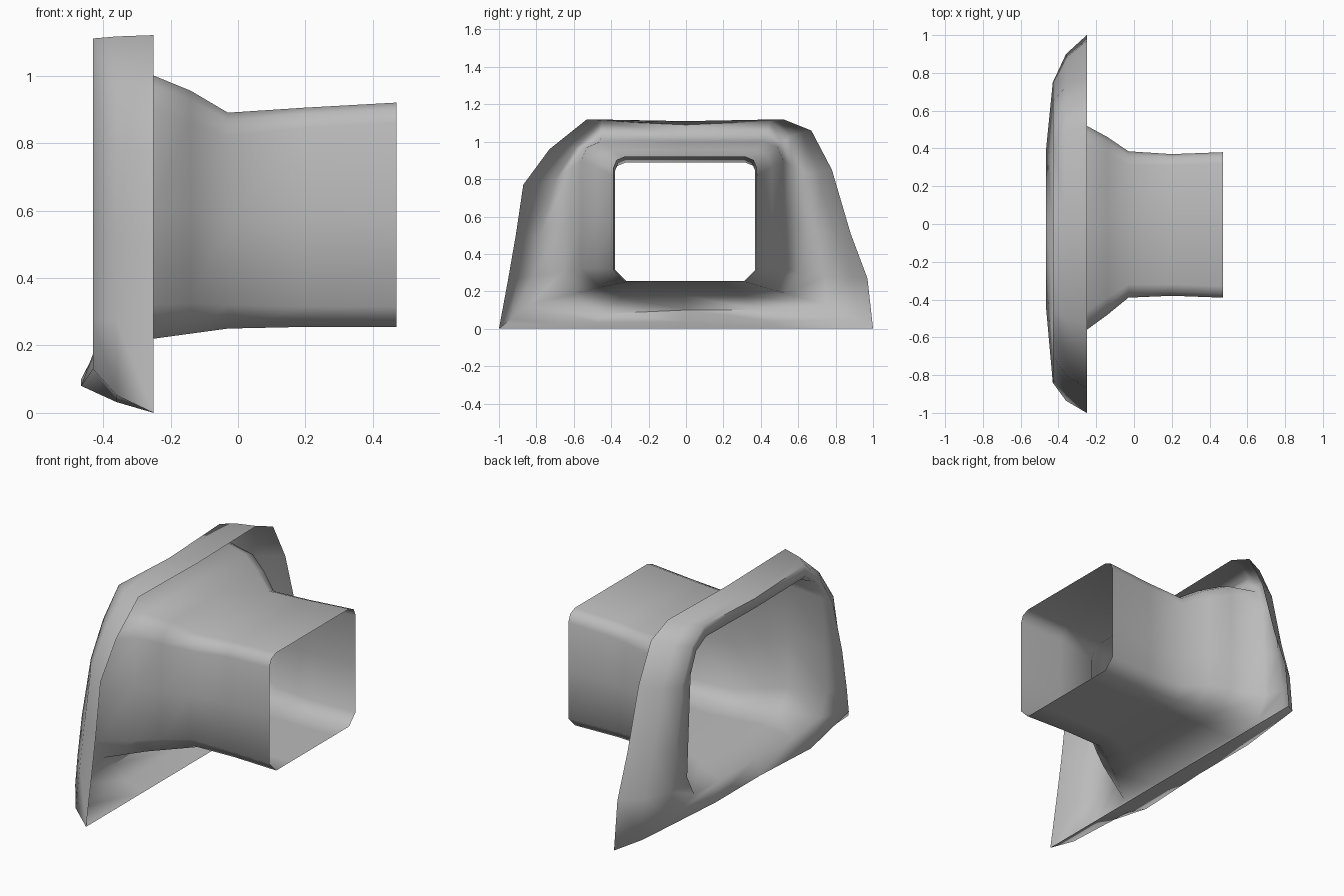
import bpy
import bmesh
import math

cube = bpy.data.objects.get("Cube")
if cube:
    bpy.data.objects.remove(cube, do_unlink=True)

grey = bpy.data.materials.new("plain_grey")
grey.use_nodes = True
grey.diffuse_color = (0.5, 0.5, 0.5, 1)
grey.node_tree.nodes["Principled BSDF"].inputs["Base Color"].default_value = (0.5, 0.5, 0.5, 1)


def flat_loop(x, outline):
    return [(x, y, z) for y, z in outline]


def blend(a, b, x, t):
    """Loop at x whose outline lies between two others."""
    return [(x, p[1] + (q[1] - p[1]) * t, p[2] + (q[2] - p[2]) * t) for p, q in zip(a, b)]


def box_section(x, left, right, low, high, c):
    """Rectangular section with clipped corners, same point order as the outlines."""
    mid, half, middle = (left + right) / 2, (right - left) / 2, (low + high) / 2
    side = [(half - c, low), (half, low + c), (half, middle), (half, high - c),
            (half - c * 0.3, high - c * 0.3), (half - c, high)]
    pts = [(mid - y, z) for y, z in side] + [(mid, high)]
    pts += [(mid + y, z) for y, z in reversed(side)]
    pts += [(mid + half * k, low) for k in (0.5, 0, -0.5)]
    return flat_loop(x, pts)


# Flange: back rim, then the rounded lip
rim = flat_loop(-0.25, [
    (-1, 0), (-.95, .27), (-.91, .5), (-.87, .77), (-.73, .96), (-.53, 1.12), (0, 1.11),
    (.52, 1.12), (.67, 1.06), (.78, .85), (.88, .51), (.97, .27), (1, 0),
    (.5, 0), (0, 0), (-.5, 0)])
lip = flat_loop(-0.43, [
    (-.84, .13), (-.82, .28), (-.78, .5), (-.7, .79), (-.59, .97), (-.45, 1.11), (0, 1.09),
    (.45, 1.11), (.56, 1.03), (.65, .83), (.7, .51), (.74, .28), (.75, .13),
    (.4, .1), (0, .1), (-.45, .08)])
shoulder = blend(rim, lip, -0.36, 0.4)

# The lip bulges forward along its bottom edge
lip = [(x - 0.035 * (z < 0.12), y, z) for x, y, z in lip]

# Funnel narrowing into the rectangular tube
funnel = box_section(-0.25, -.56, .52, .22, 1.0, .1)
mouth = blend(lip, funnel, -0.425, 0.65)
sections = [
    rim, shoulder, lip, mouth, funnel,
    box_section(-.14, -.48, .46, .235, .955, .09),
    box_section(-.03, -.39, .385, .25, .89, .07),
    box_section(.2, -.38, .37, .255, .905, .06),
    box_section(.47, -.39, .38, .255, .92, .06),
]

bm = bmesh.new()
rings = [[bm.verts.new(p) for p in s] for s in sections]
for a, b in zip(rings, rings[1:]):
    n = len(a)
    for i in range(n):
        j = (i + 1) % n
        bm.faces.new((a[i], a[j], b[j], b[i]))
bmesh.ops.recalc_face_normals(bm, faces=bm.faces[:])

mesh = bpy.data.meshes.new("flanged_duct")
bm.to_mesh(mesh)
bm.free()
mesh.materials.append(grey)
duct = bpy.data.objects.new("flanged_duct", mesh)
bpy.context.collection.objects.link(duct)

# Smooth shading over the whole shell
bpy.ops.object.select_all(action="DESELECT")
duct.select_set(True)
bpy.context.view_layer.objects.active = duct
bpy.ops.object.shade_smooth_by_angle(angle=math.radians(80))
